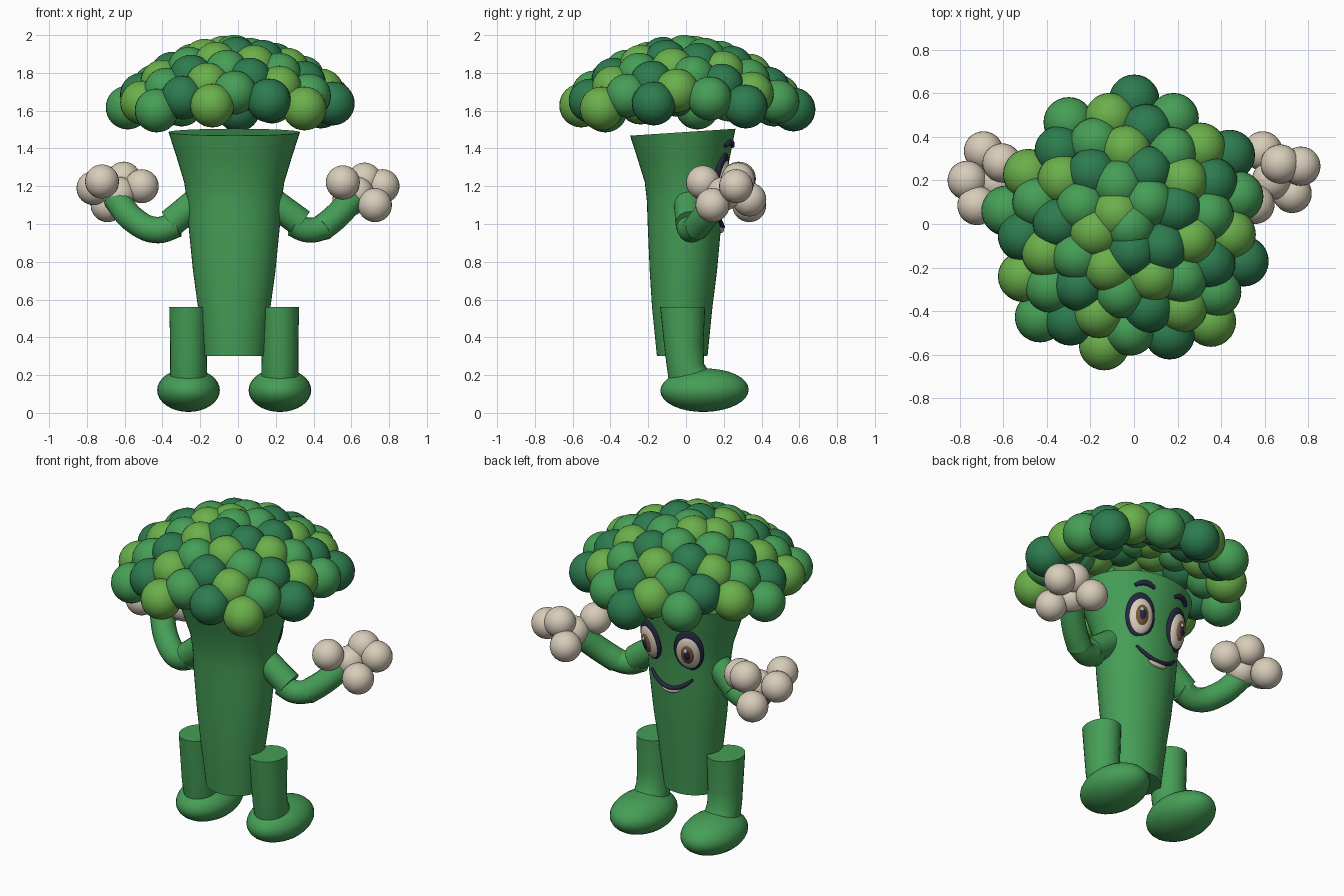
import bpy, bmesh, math
from mathutils import Matrix, Vector, Euler

if "Cube" in bpy.data.objects:
    bpy.data.objects.remove(bpy.data.objects["Cube"])

CX = -0.02  # centre line of the figure


def material(name, rgb):
    m = bpy.data.materials.new(name)
    m.diffuse_color = (*rgb, 1)
    m.use_nodes = True
    m.node_tree.nodes["Principled BSDF"].inputs["Base Color"].default_value = m.diffuse_color
    return m


GREEN = material("mid green", (0.061, 0.345, 0.095))
LIGHT = material("light green", (0.145, 0.43, 0.07))
DARK = material("dark green", (0.026, 0.2, 0.078))
CREAM = material("cream", (0.69, 0.61, 0.49))
NAVY = material("navy", (0.02, 0.021, 0.053))
BROWN = material("brown", (0.2, 0.09, 0.038))
GLINT = material("pale blue", (0.4, 0.5, 0.58))


def finish(name, bm, mats):
    bmesh.ops.recalc_face_normals(bm, faces=bm.faces)
    me = bpy.data.meshes.new(name)
    bm.to_mesh(me)
    bm.free()
    ob = bpy.data.objects.new(name, me)
    bpy.context.collection.objects.link(ob)
    for m in mats:
        me.materials.append(m)
    bpy.ops.object.select_all(action='DESELECT')
    ob.select_set(True)
    bpy.context.view_layer.objects.active = ob
    bpy.ops.object.shade_smooth_by_angle(angle=math.radians(40))
    return ob


def add_ball(bm, loc, size, rot=(0, 0, 0), index=0):
    mat = Matrix.LocRotScale(Vector(loc), Euler(rot), Vector(size))
    out = bmesh.ops.create_uvsphere(bm, u_segments=28, v_segments=16, radius=1, matrix=mat)
    for f in {f for v in out['verts'] for f in v.link_faces}:
        f.material_index = index


def ball(name, loc, size, mat, rot=(0, 0, 0)):
    bm = bmesh.new()
    add_ball(bm, loc, size, rot)
    return finish(name, bm, [mat])


def loft(name, rings, cx, mat, tilt=0.0, n=48):
    """Elliptical rings (z, rx, ry, cy); the last ring is tilted along y."""
    bm = bmesh.new()
    loops = []
    for k, (z, rx, ry, cy) in enumerate(rings):
        t = tilt if k == len(rings) - 1 else 0
        loop = []
        for i in range(n):
            a = 2 * math.pi * i / n
            y = ry * math.sin(a)
            loop.append(bm.verts.new((cx + rx * math.cos(a), cy + y, z + t * y)))
        loops.append(loop)
    for a, b in zip(loops, loops[1:]):
        for i in range(n):
            j = (i + 1) % n
            bm.faces.new((a[i], a[j], b[j], b[i]))
    bm.faces.new(loops[0])
    bm.faces.new(loops[-1])
    return finish(name, bm, [mat])


def tube(name, pts, r, mat, radii=None):
    cu = bpy.data.curves.new(name, 'CURVE')
    cu.dimensions = '3D'
    cu.bevel_depth = r
    cu.bevel_resolution = 6
    cu.use_fill_caps = True
    sp = cu.splines.new('BEZIER')
    sp.bezier_points.add(len(pts) - 1)
    for i, (p, c) in enumerate(zip(sp.bezier_points, pts)):
        p.co = c
        p.handle_left_type = p.handle_right_type = 'AUTO'
        p.radius = radii[i] if radii else 1
    ob = bpy.data.objects.new(name, cu)
    bpy.context.collection.objects.link(ob)
    bpy.ops.object.select_all(action='DESELECT')
    ob.select_set(True)
    bpy.context.view_layer.objects.active = ob
    bpy.ops.object.convert(target='MESH')
    ob = bpy.context.view_layer.objects.active
    ob.data.materials.clear()
    ob.data.materials.append(mat)
    bpy.ops.object.shade_smooth_by_angle(angle=math.radians(40))


# Stalk body
BODY = [(0.30, 0.16, 0.134, -0.02), (0.56, 0.192, 0.16, -0.02), (0.75, 0.218, 0.178, -0.014),
        (1.0, 0.243, 0.195, -0.008), (1.12, 0.25, 0.202, -0.005), (1.22, 0.265, 0.212, -0.006),
        (1.35, 0.304, 0.245, -0.013), (1.486, 0.348, 0.279, -0.017)]
loft("stalk_body", BODY, CX, GREEN, tilt=0.066)


def face_y(x, z):
    """Depth of the body surface on the face side."""
    for a, b in zip(BODY, BODY[1:]):
        if z <= b[0]:
            break
    t = (z - a[0]) / (b[0] - a[0])
    rx, ry, cy = (a[k] + t * (b[k] - a[k]) for k in (1, 2, 3))
    return cy + ry * math.sqrt(max(0, 1 - ((x - CX) / rx) ** 2))


# Floret crown: balls on a dome in a golden-angle spiral
bm = bmesh.new()
COUNT = 55
for i in range(COUNT):
    a = i * math.radians(137.508)
    r = 0.585 * math.sqrt(i / (COUNT - 1))
    add_ball(bm, (CX + r * math.cos(a), -0.01 + r * math.sin(a), 1.885 - 0.83 * r * r),
             (0.116,) * 3, index=i % 3)
finish("floret_crown", bm, [GREEN, LIGHT, DARK])

# Legs and feet
for side, s in (("left", -1), ("right", 1)):
    x = CX + s * 0.242
    loft(side + "_leg", [(0.16, 0.1, 0.135, 0.045), (0.21, 0.098, 0.112, 0.015), (0.26, 0.097, 0.1, -0.004),
                         (0.36, 0.097, 0.104, -0.012), (0.56, 0.102, 0.119, -0.018)], x, GREEN, n=32)
    ball(side + "_foot", (x, 0.098, 0.12), (0.166, 0.234, 0.115), GREEN, (math.radians(1), 0, 0))

# Arms
tube("right_upper_arm", [(0.17, 0.01, 1.125), (0.335, 0.02, 1.005)], 0.076, GREEN)
tube("right_elbow", [(0.29, 0.01, 1.0), (0.37, 0.025, 0.968), (0.47, 0.06, 0.985)], 0.066, GREEN)
tube("right_forearm", [(0.44, 0.05, 0.975), (0.52, 0.1, 1.04), (0.61, 0.18, 1.14)], 0.07, GREEN)
tube("left_upper_arm", [(-0.21, 0.01, 1.125), (-0.355, 0.02, 1.005)], 0.076, GREEN)
tube("left_forearm", [(-0.32, 0.015, 1.0), (-0.43, 0.03, 0.968), (-0.55, 0.09, 1.02), (-0.65, 0.18, 1.14)],
     0.07, GREEN)

# Hands: clusters of cream balls
HANDS = {
    "right_hand": [(0.555, 0.09, 1.22), (0.765, 0.265, 1.2), (0.725, 0.14, 1.1),
                   (0.67, 0.275, 1.235), (0.59, 0.335, 1.13), (0.63, 0.2, 1.16)],
    "left_hand": [(-0.72, 0.085, 1.225), (-0.765, 0.2, 1.19), (-0.69, 0.335, 1.1),
                  (-0.605, 0.28, 1.24), (-0.51, 0.2, 1.2), (-0.63, 0.19, 1.16)],
}
for name, places in HANDS.items():
    bm = bmesh.new()
    for p in places:
        add_ball(bm, p, (0.09,) * 3)
    finish(name, bm, [CREAM])

# Eyes: stacked flattened domes facing outward from the stalk
for side, s in (("left", -1), ("right", 1)):
    x, z = CX + s * 0.13, 1.245
    rot = Euler((math.radians(-11), 0, math.radians(-18 * s)))
    base = Vector((x, face_y(x, z), z))
    layers = [("eye_rim", NAVY, 0, 0, 0.0, 0.088, 0.026, 0.135),
              ("eye_white", CREAM, 0, -0.008, 0.008, 0.072, 0.032, 0.108),
              ("iris", BROWN, 0, -0.008, 0.018, 0.046, 0.031, 0.072),
              ("pupil", NAVY, 0, -0.006, 0.025, 0.029, 0.029, 0.047),
              ("eye_glint", GLINT, 0.006, 0.02, 0.035, 0.014, 0.019, 0.018)]
    for part, mat, dx, dz, dy, sx, sy, sz in layers:
        off = Vector((dx, dy, dz))
        off.rotate(rot)
        ball(f"{side}_{part}", base + off, (sx, sy, sz), mat, rot)
    # Eyebrow arc
    pts = []
    for k in range(5):
        t = k / 2 - 1
        bx = CX + s * (0.13 + 0.055 * t)
        bz = 1.432 - 0.02 * t * t
        pts.append((bx, face_y(bx, bz) + 0.008, bz))
    tube(side + "_eyebrow", pts, 0.014, NAVY, [0.7, 1, 1.1, 1, 0.7])


# Smile and lip below it
def arc(half, low, rise, out):
    pts = []
    for k in range(9):
        t = k / 4 - 1
        x, z = CX + half * t, low + rise * t * t
        pts.append((x, face_y(x, z) + out, z))
    return pts


tube("smile", arc(0.14, 0.985, 0.07, 0.008), 0.012, NAVY, [0.6, 0.9, 1, 1, 1, 1, 1, 0.9, 0.6])
tube("lower_teeth", arc(0.065, 0.967, 0.014, 0.003), 0.014, CREAM, [0.2, 0.7, 0.9, 1, 1, 1, 0.9, 0.7, 0.2])
